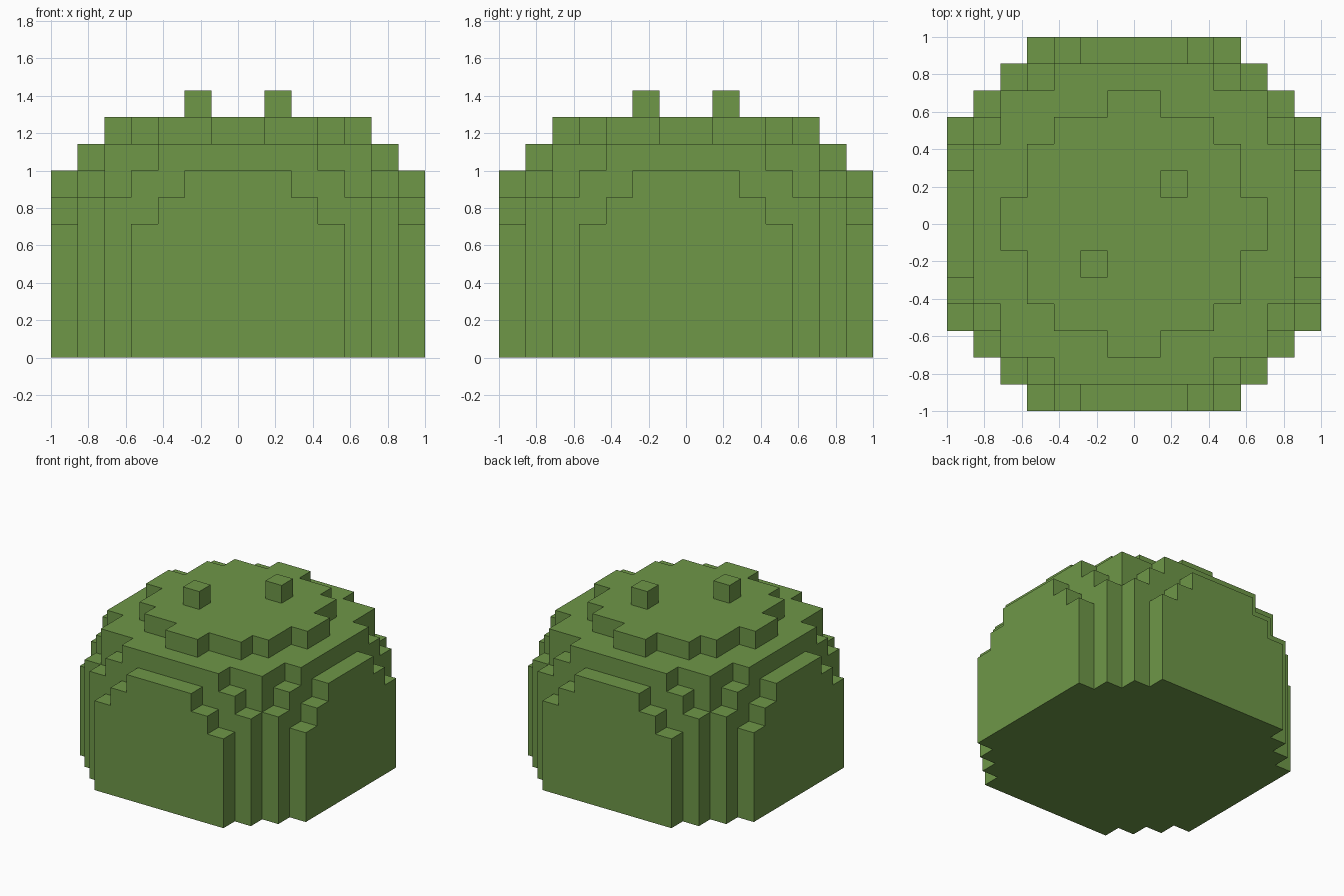
import bpy
import bmesh

cube = bpy.data.objects.get("Cube")
if cube:
    bpy.data.objects.remove(cube, do_unlink=True)

U = 1 / 7  # size of one block

green = bpy.data.materials.new("leaf green")
green.use_nodes = True
colour = (0.157, 0.310, 0.064, 1)
green.diffuse_color = colour
bsdf = next(n for n in green.node_tree.nodes if n.type == 'BSDF_PRINCIPLED')
bsdf.inputs["Base Color"].default_value = colour
bsdf.inputs["Roughness"].default_value = 0.9


def stepped_outline(widths):
    """Outline from half widths of the block rows, counted outward from the middle."""
    quarter = []
    for i, w in enumerate(widths):
        last = i == len(widths) - 1
        if last or widths[i + 1] != w:
            quarter.append((w, i + 1))
            if not last:
                quarter.append((widths[i + 1], i + 1))
    return (quarter
            + [(-x, y) for x, y in reversed(quarter)]
            + [(-x, -y) for x, y in quarter]
            + [(x, -y) for x, y in reversed(quarter)])


def prism(name, outline, z0, z1):
    """Extrude an outline, in block units, from z0 up to z1."""
    bm = bmesh.new()
    base = bm.faces.new([bm.verts.new((x * U, y * U, z0 * U)) for x, y in outline])
    top = bmesh.ops.extrude_face_region(bm, geom=[base], use_keep_orig=True)["geom"]
    bmesh.ops.translate(bm, vec=(0, 0, (z1 - z0) * U),
                        verts=[v for v in top if isinstance(v, bmesh.types.BMVert)])
    bmesh.ops.recalc_face_normals(bm, faces=bm.faces)
    mesh = bpy.data.meshes.new(name)
    bm.to_mesh(mesh)
    bm.free()
    mesh.materials.append(green)
    obj = bpy.data.objects.new(name, mesh)
    bpy.context.collection.objects.link(obj)
    return obj


# Round body: stacked tiers that step inward toward the top
tiers = [
    ("body_base", [7, 7, 7, 7, 6, 5, 4], 0, 5),
    ("lower_shoulder", [7, 7, 7, 6, 6, 5, 3], 5, 6),
    ("upper_shoulder", [7, 7, 6, 6, 5, 4, 2], 6, 7),
    ("crown", [6, 6, 6, 5, 5, 3], 7, 8),
    ("cap", [5, 4, 4, 3, 1], 8, 9),
]
for name, widths, z0, z1 in tiers:
    prism(name, stepped_outline(widths), z0, z1)

# Two small spikes set diagonally on the cap
for name, a in (("front_right_spike", -2), ("back_left_spike", 1)):
    prism(name, [(a, a), (a + 1, a), (a + 1, a + 1), (a, a + 1)], 9, 10)
